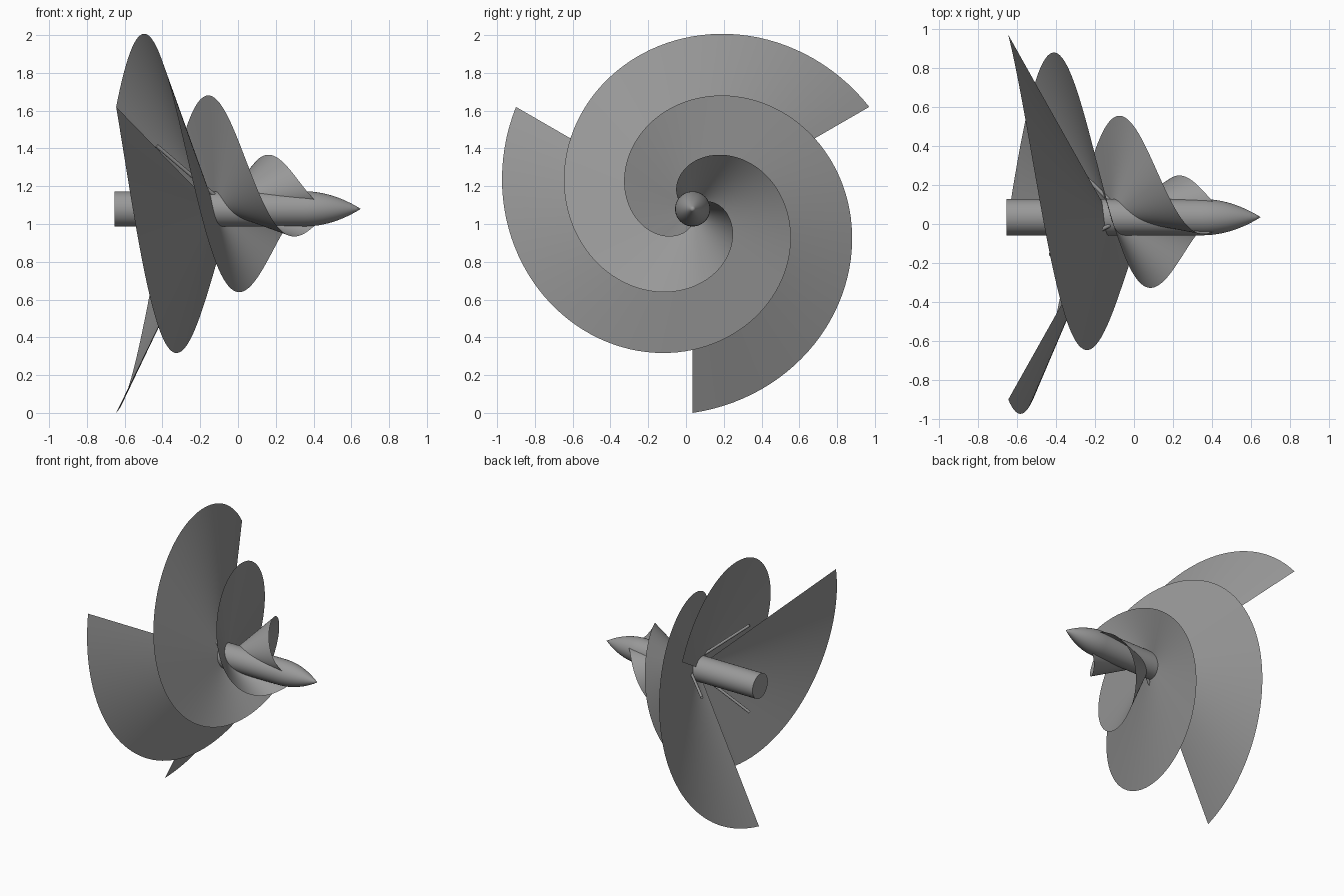
import bpy, bmesh, math
from mathutils import Vector, Matrix

if "Cube" in bpy.data.objects:
    bpy.data.objects.remove(bpy.data.objects["Cube"])

CY, CZ = 0.035, 1.08          # rotor axis, running along x
APEX_X = -0.12                # where every blade converges on the axis
HUB_R = 0.093

grey = bpy.data.materials.new("plain_grey")
grey.diffuse_color = (0.32, 0.32, 0.32, 1)
grey.use_nodes = True
grey.node_tree.nodes["Principled BSDF"].inputs["Base Color"].default_value = grey.diffuse_color


def polar(x, r, a):
    return Vector((x, CY + r * math.cos(a), CZ + r * math.sin(a)))


def finish(name, bm, angle=40):
    me = bpy.data.meshes.new(name)
    bm.to_mesh(me)
    bm.free()
    ob = bpy.data.objects.new(name, me)
    bpy.context.collection.objects.link(ob)
    me.materials.append(grey)
    bpy.ops.object.select_all(action='DESELECT')
    ob.select_set(True)
    bpy.context.view_layer.objects.active = ob
    bpy.ops.object.shade_smooth_by_angle(angle=math.radians(angle))
    return ob


# Spiral blades: ruled from a one-turn conical spiral to the apex on the axis
def blade(name, start, turns=120, rings=8):
    bm = bmesh.new()
    rows = []
    for i in range(turns + 1):
        t = i / turns
        a = start + t * math.tau
        x, r = -0.645 + 1.06 * t, 1.08 - 1.0 * t
        row = []
        for j in range(rings + 1):
            s = 0.03 + 0.97 * j / rings
            row.append(bm.verts.new(polar(APEX_X + (x - APEX_X) * s, r * s, a)))
        rows.append(row)
    for p, q in zip(rows, rows[1:]):
        for j in range(rings):
            bm.faces.new((p[j], p[j + 1], q[j + 1], q[j]))
    finish(name, bm, 60)


# Support strut: thin rod slanting back from the hub
def strut(name, a):
    p, q = polar(-0.10, 0.06, a), polar(-0.43, 0.386, a)
    d = q - p
    bm = bmesh.new()
    m = Matrix.Translation((p + q) / 2) @ d.to_track_quat('Z', 'Y').to_matrix().to_4x4()
    bmesh.ops.create_cone(bm, cap_ends=True, segments=16, radius1=0.01, radius2=0.01,
                          depth=d.length, matrix=m)
    finish(name, bm)


for k in range(3):
    blade(f"blade_{k + 1}", math.radians(30 + 120 * k))
    strut(f"strut_{k + 1}", math.radians(120 * k))

# Shaft with pointed nose: lathed profile
profile = [(-0.655, HUB_R), (0.35, HUB_R)]
profile += [(0.35 + 0.3 * u, HUB_R * (1 - u * u)) for u in (i / 12 for i in range(1, 12))]
N = 48
bm = bmesh.new()
loops = [[bm.verts.new(polar(x, r, math.tau * i / N)) for i in range(N)] for x, r in profile]
for p, q in zip(loops, loops[1:]):
    for i in range(N):
        bm.faces.new((p[i], p[(i + 1) % N], q[(i + 1) % N], q[i]))
bm.faces.new(loops[0])
tip = bm.verts.new((0.65, CY, CZ))
for i in range(N):
    bm.faces.new((loops[-1][i], loops[-1][(i + 1) % N], tip))
bmesh.ops.recalc_face_normals(bm, faces=bm.faces)
finish("shaft_and_nose", bm)
